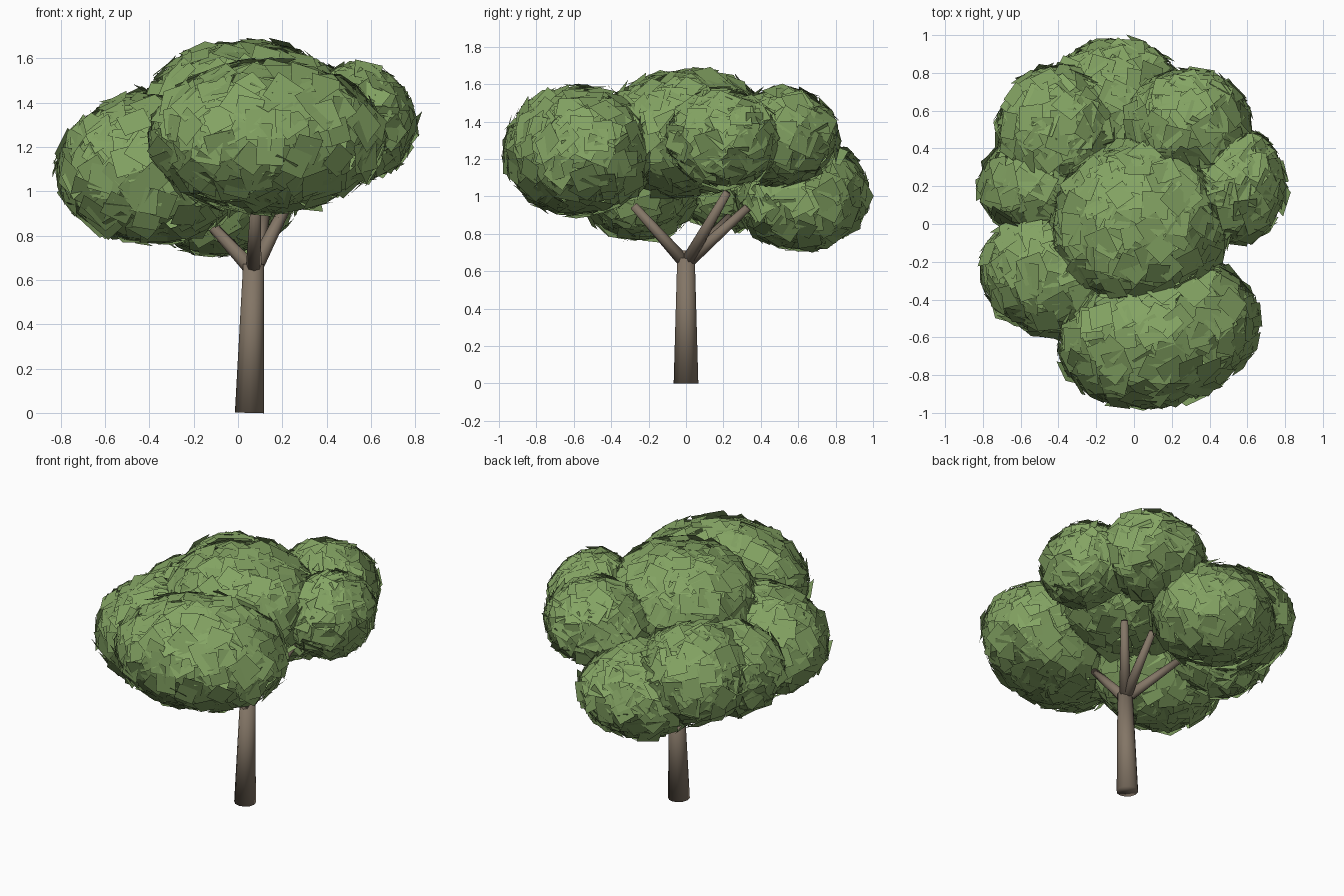
import bpy, bmesh, math, random
from mathutils import Vector, Matrix

if "Cube" in bpy.data.objects:
    bpy.data.objects.remove(bpy.data.objects["Cube"])

random.seed(4)


def material(name, rgb):
    m = bpy.data.materials.new(name)
    m.diffuse_color = (*rgb, 1)
    m.use_nodes = True
    m.node_tree.nodes["Principled BSDF"].inputs["Base Color"].default_value = m.diffuse_color
    return m


LEAF = material("leaf green", (0.232, 0.372, 0.126))
BARK = material("bark brown", (0.228, 0.18, 0.133))


def finish(bm, name, mat):
    mesh = bpy.data.meshes.new(name)
    bm.to_mesh(mesh)
    bm.free()
    mesh.materials.append(mat)
    obj = bpy.data.objects.new(name, mesh)
    bpy.context.collection.objects.link(obj)
    return obj


def limb(name, start, end, r1, r2, sides):
    """Tapered round limb between two points, smooth all over."""
    a, b = Vector(start), Vector(end)
    bm = bmesh.new()
    bmesh.ops.create_cone(bm, cap_ends=True, segments=sides, radius1=r1,
                          radius2=r2, depth=(b - a).length)
    turn = (b - a).to_track_quat('Z', 'Y').to_matrix().to_4x4()
    bm.transform(Matrix.Translation((a + b) / 2) @ turn)
    for f in bm.faces:
        f.smooth = True
    return finish(bm, name, BARK)


def leaf_clump(name, centre, radii, heading=0, size=0.13):
    """Ellipsoid shell of overlapping square leaf cards, turned about z."""
    bm = bmesh.new()
    radii = Vector(radii)
    count = int(2200 * (radii.x * radii.y * radii.z) ** (2 / 3)) + 30
    for i in range(count):
        # even spiral over the sphere with a little jitter
        z = 1 - 2 * (i + 0.5) / count
        ang = i * math.pi * (3 - math.sqrt(5))
        r = math.sqrt(1 - z * z)
        d = Vector((r * math.cos(ang), r * math.sin(ang), z))
        d = (d + Vector([random.uniform(-0.1, 0.1) for _ in range(3)])).normalized()
        normal = Vector([d[k] / radii[k] for k in range(3)]).normalized()
        tilt = Vector([random.gauss(0, 0.12) for _ in range(3)])
        pos = d * radii * random.uniform(0.91, 1.0)
        rot = (normal + tilt).to_track_quat('Z', 'Y').to_matrix().to_4x4()
        spin = Matrix.Rotation(random.uniform(0, math.pi), 4, 'Z')
        bmesh.ops.create_grid(bm, x_segments=1, y_segments=1,
                              size=size / 2 * random.uniform(0.85, 1.1),
                              matrix=Matrix.Translation(pos) @ rot @ spin)
    bm.transform(Matrix.Translation(centre)
                 @ Matrix.Rotation(math.radians(heading), 4, 'Z'))
    return finish(bm, name, LEAF)


# trunk: flares slightly at the foot and leans to one side
limb("trunk", (0.052, 0, 0), (0.07, 0, 0.67), 0.066, 0.047, 12)
limb("trunk_tip", (0.07, 0, 0.64), (0.07, 0, 0.71), 0.046, 0.02, 12)

# branches fan out into the canopy
for i, tip in enumerate([(0.08, -0.28, 0.95), (0.26, 0.22, 1.02),
                         (0.13, 0.33, 0.94), (-0.16, 0.23, 0.89)]):
    limb(f"branch_{i + 1}", (0.07, 0, 0.64), tip, 0.036, 0.022, 8)

# leaf clumps: centre, radii, heading in degrees
clumps = {
    "front_clump": ((0.13, -0.57, 1.24), (0.54, 0.40, 0.35), 14),
    "crown_clump": ((0.03, 0.00, 1.34), (0.47, 0.45, 0.35), 0),
    "left_clump": ((-0.38, -0.25, 1.10), (0.44, 0.35, 0.34), 0),
    "back_left_clump": ((-0.40, 0.49, 1.14), (0.33, 0.35, 0.31), 0),
    "side_left_clump": ((-0.50, 0.21, 1.10), (0.32, 0.28, 0.28), 0),
    "back_clump": ((-0.10, 0.62, 1.01), (0.38, 0.36, 0.30), 0),
    "back_right_clump": ((0.29, 0.52, 1.32), (0.33, 0.30, 0.26), 0),
    "right_clump": ((0.55, 0.20, 1.31), (0.25, 0.30, 0.26), 0),
}
for name, (centre, radii, heading) in clumps.items():
    leaf_clump(name, centre, radii, heading)
